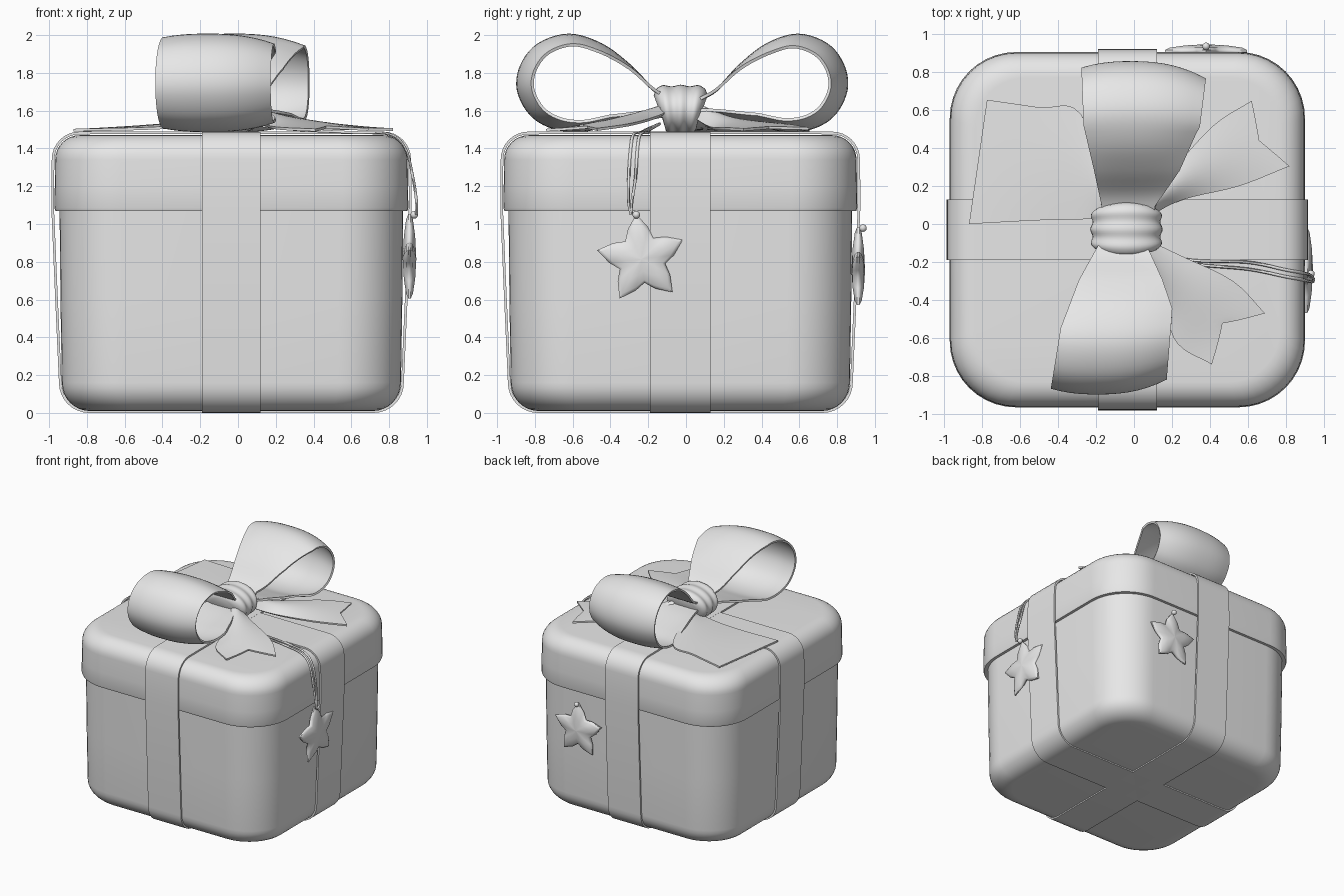
import bpy, bmesh, math
from mathutils import Vector

if "Cube" in bpy.data.objects:
    bpy.data.objects.remove(bpy.data.objects["Cube"])

CX, CY = -0.035, -0.03          # centre of the box

grey = bpy.data.materials.new("matte_grey")
grey.diffuse_color = (0.8, 0.8, 0.8, 1)
grey.use_nodes = True
grey.node_tree.nodes["Principled BSDF"].inputs["Base Color"].default_value = grey.diffuse_color


def finish(ob, angle=40):
    bpy.ops.object.select_all(action='DESELECT')
    ob.select_set(True)
    bpy.context.view_layer.objects.active = ob
    for m in list(ob.modifiers):
        bpy.ops.object.modifier_apply(modifier=m.name)
    bpy.ops.object.shade_smooth_by_angle(angle=math.radians(angle))


def loft(name, rows, ring=True, loop=False, caps=False, thick=0, angle=40):
    """Skin rows of points; ring closes each row, loop joins last row to first."""
    bm = bmesh.new()
    vs = [[bm.verts.new(p) for p in r] for r in rows]
    n, m = len(rows), len(rows[0])
    for i in range(n if loop else n - 1):
        for j in range(m if ring else m - 1):
            a, b = vs[i], vs[(i + 1) % n]
            bm.faces.new((a[j], a[(j + 1) % m], b[(j + 1) % m], b[j]))
    if caps:
        bm.faces.new(vs[0])
        bm.faces.new(vs[-1])
    bmesh.ops.recalc_face_normals(bm, faces=bm.faces)
    me = bpy.data.meshes.new(name)
    bm.to_mesh(me)
    bm.free()
    me.materials.append(grey)
    ob = bpy.data.objects.new(name, me)
    bpy.context.collection.objects.link(ob)
    if thick:
        s = ob.modifiers.new("thickness", 'SOLIDIFY')
        s.thickness, s.offset = thick, 0
    finish(ob, angle)
    return ob


def spline(pts, steps=6):
    """Catmull-Rom curve through points of any dimension."""
    P = [Vector(p) for p in pts]
    P = [2 * P[0] - P[1]] + P + [2 * P[-1] - P[-2]]
    out = []
    for i in range(1, len(P) - 2):
        a, b, c, d = P[i - 1:i + 3]
        for k in range(steps):
            t = k / steps
            out.append(0.5 * (2 * b + (c - a) * t + (2 * a - 5 * b + 4 * c - d) * t * t
                              + (3 * b - a - 3 * c + d) * t ** 3))
    return out + [P[-2]]


def interp(table, x):
    for (x0, y0), (x1, y1) in zip(table, table[1:]):
        if x <= x1:
            t = max(0, (x - x0) / (x1 - x0))
            return y0 + (y1 - y0) * t
    return table[-1][1]


def rounded_square(half, r, z, n=10):
    pts = []
    for q in range(4):
        sx, sy = ((1, 1), (-1, 1), (-1, -1), (1, -1))[q]
        for k in range(n + 1):
            a = math.pi / 2 * (q + k / n)
            pts.append((CX + sx * (half - r) + r * math.cos(a),
                        CY + sy * (half - r) + r * math.sin(a), z))
    return pts


def arc(half, z, r, a0, a1, n=8):
    """Quarter-round profile steps as (half width, height)."""
    return [(half - r + r * math.cos(a0 + (a1 - a0) * k / n),
             z + r * math.sin(a0 + (a1 - a0) * k / n)) for k in range(n + 1)]


# Box body and lid
Q = math.pi / 2
body = arc(0.898, 0.16, 0.15, -Q, 0) + [(0.905, 0.6), (0.91, 1.1)]
loft("box_body", [rounded_square(h, 0.34 - (0.91 - h) * 0.6, z) for h, z in body], caps=True)
lid = [(0.90, 1.07), (0.932, 1.07), (0.937, 1.085), (0.935, 1.2)] + arc(0.933, 1.34, 0.13, 0, Q)
loft("box_lid", [rounded_square(h, 0.35 - (0.937 - h) * 0.6, z) for h, z in lid], caps=True)

# Flat ribbons wrapped around the box in both directions
half_path = ([(0, 1.484)] + arc(0.944, 1.342, 0.14, Q, 0) + [(0.946, 1.2), (0.946, 1.08)]
             + [(0.93, 0.7)] + arc(0.906, 0.16, 0.153, 0, -Q) + [(0, 0.007)])
path = half_path + [(-h, z) for h, z in half_path[-2:0:-1]]
loft("ribbon_front_to_back", [[(x, CY + h, z) for x in (-0.19, -0.035, 0.12)] for h, z in path],
     ring=False, loop=True, thick=0.014)
loft("ribbon_side_to_side", [[(CX + h, y, z) for y in (-0.19, -0.03, 0.13)] for h, z in path],
     ring=False, loop=True, thick=0.014)

# Bow loops: outline seen from the side, widening away from the knot
outline = [(0.06, 1.65), (0.17, 1.71), (0.3, 1.84), (0.45, 1.95), (0.62, 2.0), (0.78, 1.95),
           (0.87, 1.84), (0.888, 1.71), (0.82, 1.58), (0.7, 1.51), (0.55, 1.495),
           (0.4, 1.53), (0.2, 1.58), (0.06, 1.6)]


def bow_loop(name, side, stretch, left, right, crown):
    rows = []
    for y, z in spline(outline, 5):
        row = []
        xl, xr = interp(left, y), interp(right, y)
        for k in range(13):
            t = k / 12
            s = 1 - crown * abs((t - 0.4) / 0.6) ** 2.4 * min(1, y / 0.4)
            yy = 0.5 + (y - 0.5) * s if y > 0.5 else y
            row.append((xl + (xr - xl) * t, side * yy * stretch, 1.74 + (z - 1.74) * s))
        rows.append(row)
    loft(name, rows, ring=False, thick=0.016, angle=50)


bow_loop("bow_loop_front", -1, 1.0,
         [(0.1, -0.18), (0.3, -0.29), (0.55, -0.385), (0.88, -0.435)],
         [(0.1, 0.06), (0.3, 0.15), (0.45, 0.2), (0.88, 0.17)], 0.2)
bow_loop("bow_loop_back", 1, 0.955,
         [(0.1, -0.17), (0.3, -0.21), (0.55, -0.265), (0.88, -0.275)],
         [(0.1, 0.11), (0.3, 0.24), (0.55, 0.345), (0.88, 0.375)], 0.24)

# Bow knot: ridged band wrapped around the front-to-back direction
rows = []
for k in range(25):
    t = -1 + k / 12
    r = (1 - abs(t) ** 5) ** 0.5 * 0.32 + 0.68 if abs(t) < 1 else 0.62
    r *= 1 + 0.035 * math.cos(t * 9.5)
    rows.append([(CX - 0.005 + 0.185 * r * math.cos(a),
                  -0.028 + t * (0.115 + 0.028 * math.sin(a)), 1.605 + 0.128 * r * math.sin(a))
                 for a in (j * math.pi / 16 for j in range(32))])
loft("bow_knot", rows, caps=True, angle=60)


# Ribbon tails lying on the lid, with an optional notch in the end
def tail(name, edge_a, edge_b, notch, arch):
    A, B = spline(edge_a, 5), spline(edge_b, 5)
    rows = []
    for i, (a, b) in enumerate(zip(A, B)):
        f = i / (len(A) - 1)
        row = []
        for k in range(11):
            t = k / 10
            p = a.lerp(b, t)
            bump = 1 - abs(2 * t - 1)
            p = p.lerp(A[0].lerp(B[0], t), notch * bump * f ** 4)
            p.z += arch * math.sin(math.pi * t) * (1 - f)
            row.append(p)
        rows.append(row)
    loft(name, rows, ring=False, thick=0.014)


tail("tail_left", [(-0.1, 0.1, 1.56), (-0.28, 0.58, 1.53), (-0.5, 0.615, 1.515), (-0.775, 0.655, 1.498)],
     [(-0.1, 0.04, 1.56), (-0.28, 0.025, 1.52), (-0.5, 0.02, 1.505), (-0.87, 0.0, 1.497)], 0, 0.02)
tail("tail_back_right", [(0.05, 0.1, 1.6), (0.2, 0.28, 1.55), (0.42, 0.52, 1.525), (0.62, 0.65, 1.505)],
     [(0.05, 0.03, 1.57), (0.25, 0.13, 1.51), (0.55, 0.2, 1.505), (0.82, 0.305, 1.5)], 0.09, 0.04)
tail("tail_front_right", [(0.0, -0.1, 1.57), (0.15, -0.42, 1.52), (0.23, -0.63, 1.505), (0.41, -0.74, 1.497)],
     [(0.05, -0.08, 1.6), (0.25, -0.17, 1.56), (0.52, -0.3, 1.525), (0.69, -0.47, 1.5)], 0.16, 0.05)


# Padded star charms with a small bead at the top
def star(name, centre, across, out, R, turn=0.0):
    centre, across, out = Vector(centre), Vector(across), Vector(out)
    up = Vector((0, 0, 1))
    prof = [(0.01, 0.036), (0.5, 0.03), (0.88, 0.018), (1, 0.006)]
    prof += [(s, -d) for s, d in reversed(prof)]
    rows = []
    for s, d in prof:
        row = []
        for k in range(20):
            a = Q + turn + k * math.pi / 10
            rad = s * R * (1, 0.72, 0.53, 0.72)[k % 4]
            row.append(centre + rad * (across * math.cos(a) + up * math.sin(a)) + out * d)
        rows.append(row)
    loft(name, rows, caps=True, angle=50)
    bpy.ops.mesh.primitive_uv_sphere_add(
        segments=16, ring_count=8, radius=0.02,
        location=centre + out * 0.025 + R * 0.98 * (up * math.cos(turn) - across * math.sin(turn)))
    bead = bpy.context.object
    bead.name = name + "_bead"
    bead.data.materials.append(grey)
    finish(bead)


star("star_right", (0.908, -0.235, 0.815), (0, 1, 0), (1, 0, 0), 0.24, 0.12)
star("star_back", (0.38, 0.912, 0.755), (-1, 0, 0), (0, 1, 0), 0.228)


# Cord strands from the knot over the lid edge to the right star
def cord(name, pts, radius=0.008):
    cu = bpy.data.curves.new(name, 'CURVE')
    cu.dimensions, cu.bevel_depth, cu.bevel_resolution = '3D', radius, 1
    sp = cu.splines.new('POLY')
    line = spline(pts, 6)
    sp.points.add(len(line) - 1)
    for p, v in zip(sp.points, line):
        p.co = (*v, 1)
    cu.materials.append(grey)
    ob = bpy.data.objects.new(name, cu)
    bpy.context.collection.objects.link(ob)
    bpy.ops.object.select_all(action='DESELECT')
    ob.select_set(True)
    bpy.context.view_layer.objects.active = ob
    bpy.ops.object.convert(target='MESH')
    finish(bpy.context.object, 60)


for k, off in enumerate((-0.018, 0.018)):
    cord("cord_strand_%d" % (k + 1),
         [(0.05, -0.14, 1.53), (0.3, -0.2 + off / 2, 1.50), (0.6, -0.22 + off, 1.485),
          (0.8, -0.26 + off, 1.475), (0.885, -0.275 + off, 1.40), (0.925, -0.285 + off, 1.25),
          (0.945, -0.295 + off / 2, 1.12), (0.945, -0.29, 1.05)])
